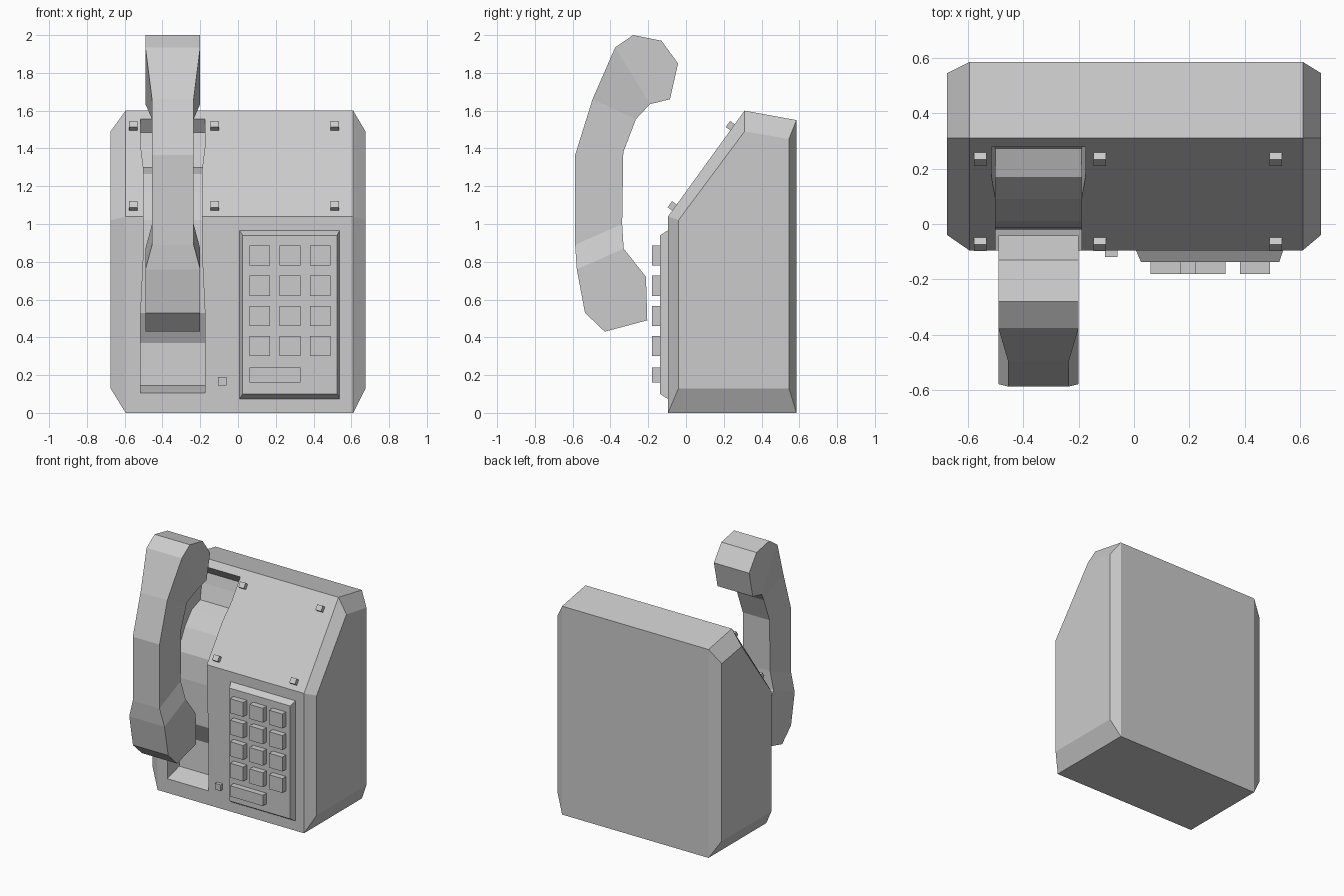
import bpy, bmesh, math
from mathutils import Matrix, Vector

if "Cube" in bpy.data.objects:
    bpy.data.objects.remove(bpy.data.objects["Cube"])


def loft(name, rings):
    """Skin a list of equal-sized vertex rings and cap both ends."""
    bm = bmesh.new()
    vs = [[bm.verts.new(p) for p in r] for r in rings]
    n = len(rings[0])
    for a, b in zip(vs, vs[1:]):
        for i in range(n):
            j = (i + 1) % n
            bm.faces.new((a[i], a[j], b[j], b[i]))
    bm.faces.new(vs[0])
    bm.faces.new(vs[-1])
    bmesh.ops.recalc_face_normals(bm, faces=bm.faces)
    me = bpy.data.meshes.new(name)
    bm.to_mesh(me)
    bm.free()
    ob = bpy.data.objects.new(name, me)
    bpy.context.collection.objects.link(ob)
    return ob


def rect(x0, x1, z0, z1, y):
    return [(x0, y, z0), (x1, y, z0), (x1, y, z1), (x0, y, z1)]


def box(name, x0, x1, z0, z1, y0, y1):
    return loft(name, [rect(x0, x1, z0, z1, y0), rect(x0, x1, z0, z1, y1)])


# Housing: side profile with inset, bevelled flanks
outer = [(-.095, 0), (-.095, 1.04), (.31, 1.6), (.585, 1.55), (.585, 0)]
inner = [(-.04, .13), (-.04, 1.02), (.31, 1.49), (.545, 1.45), (.545, .13)]
housing = loft("housing", [[(x, y, z) for y, z in prof] for x, prof in
                           ((-.675, inner), (-.595, outer), (.61, outer), (.675, inner))])

# Cradle recess: (z, depth y, half width) from top to bottom
CX = -.345
stations = [(1.555, .277, .17), (1.485, .33, .17), (1.41, .31, .17), (1.30, .272, .156),
            (1.265, .17, .155), (1.17, .09, .155), (1.02, .01, .155), (.84, -.015, .155),
            (.53, -.02, .17), (.37, .06, .17), (.145, .045, .17), (.105, -.095, .17)]
cutter = loft("recess_cutter", [[(CX - w, -.4, z), (CX + w, -.4, z), (CX + w, y, z), (CX - w, y, z)]
                                for z, y, w in stations])
cutter.hide_render = True
mod = housing.modifiers.new("recess", 'BOOLEAN')
mod.operation = 'DIFFERENCE'
mod.solver = 'EXACT'
mod.object = cutter
bpy.context.view_layer.objects.active = housing
bpy.ops.object.modifier_apply(modifier=mod.name)
bpy.data.objects.remove(cutter)

# Handset: (outer y, z, inner y, z, half width) from earpiece to mouthpiece
sections = [(-.042, 1.85, -.085, 1.66, .145), (-.13, 1.97, -.12, 1.652, .145),
            (-.28, 2.0, -.155, 1.643, .145), (-.375, 1.935, -.19, 1.635, .145),
            (-.495, 1.66, -.265, 1.555, .11), (-.587, 1.365, -.332, 1.38, .11),
            (-.587, .89, -.338, 1.0, .11), (-.578, .76, -.33, .87, .145),
            (-.535, .53, -.212, .72, .145), (-.43, .43, -.205, .49, .145)]
loft("handset", [[(CX - w, a, b), (CX + w, a, b), (CX + w, c, d), (CX - w, c, d)]
                 for a, b, c, d, w in sections])

# Keypad plate with bevelled rim
loft("keypad_plate", [rect(.005, .54, .07, .97, -.09), rect(.025, .525, .1, .94, -.137)])

# Keys, wide bottom key and small button
for r in range(4):
    for c in range(3):
        x, z = .06 + .161 * c, .78 - .16 * r
        box(f"key_{r}_{c}", x, x + .109, z, z + .107, -.13, -.18)
box("wide_key", .06, .33, .16, .24, -.13, -.18)
box("small_button", -.105, -.06, .145, .19, -.09, -.12)

# Studs on the sloped panel
slope = math.atan2(.405, .56)
for x in (-.555, -.123, .512):
    for z in (1.512, 1.087):
        stud = box("stud", -.0225, .0225, -.02, .02, .01, -.03)
        y = -.095 + (z - 1.04) * .405 / .56
        stud.data.transform(Matrix.Translation(Vector((x, y, z))) @ Matrix.Rotation(-slope, 4, 'X'))
